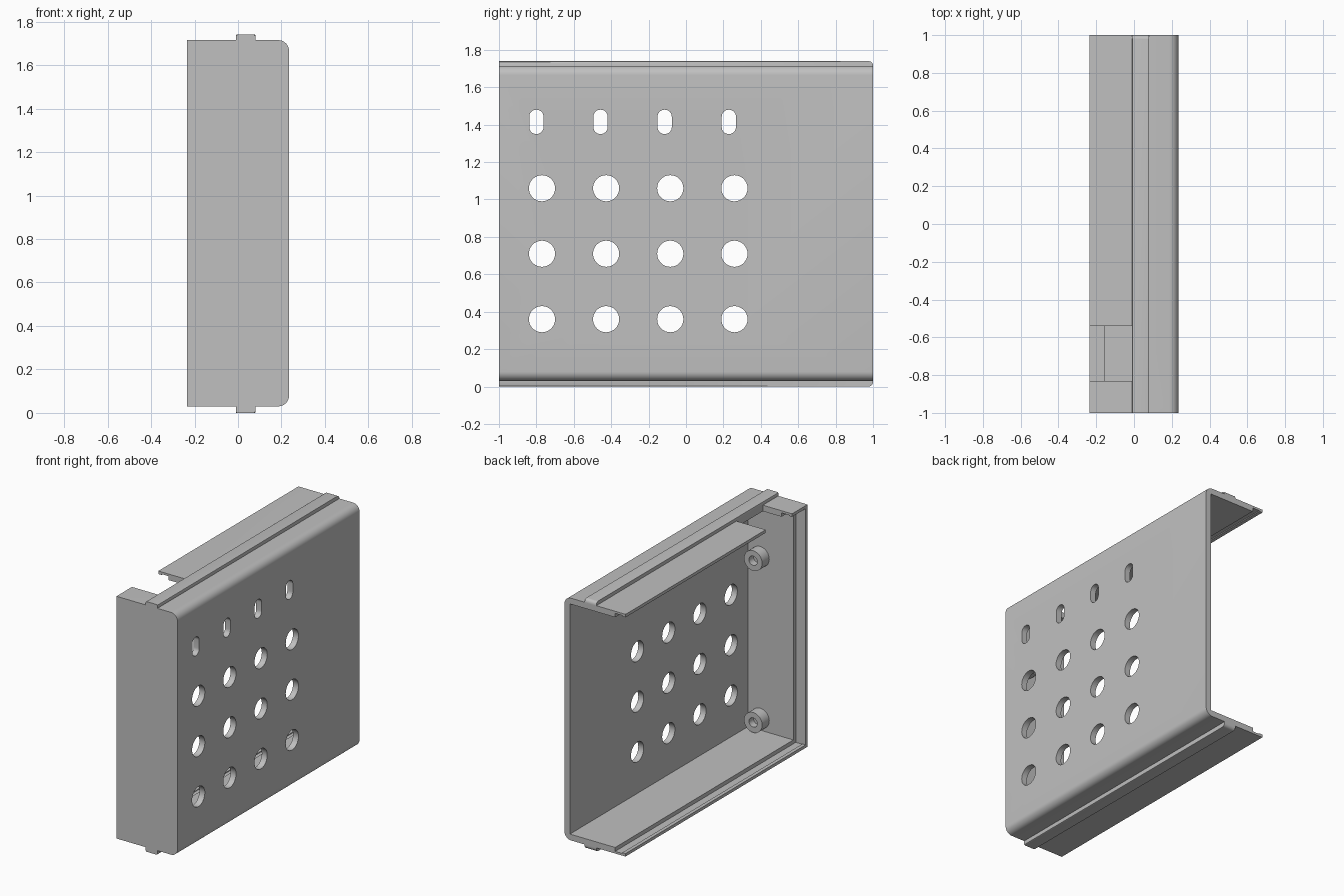
import bpy, bmesh, math
from mathutils import Matrix, Vector

if "Cube" in bpy.data.objects:
    bpy.data.objects.remove(bpy.data.objects["Cube"])

grey = bpy.data.materials.new("plain grey")
grey.use_nodes = True
grey.diffuse_color = (0.53, 0.53, 0.53, 1)
grey.node_tree.nodes["Principled BSDF"].inputs["Base Color"].default_value = grey.diffuse_color


def finish(name, bm):
    bmesh.ops.recalc_face_normals(bm, faces=bm.faces)
    mesh = bpy.data.meshes.new(name)
    bm.to_mesh(mesh)
    bm.free()
    mesh.materials.append(grey)
    obj = bpy.data.objects.new(name, mesh)
    bpy.context.collection.objects.link(obj)
    return obj


def box_bm(x, y, z):
    bm = bmesh.new()
    size = [b - a for a, b in (x, y, z)]
    mid = [(a + b) / 2 for a, b in (x, y, z)]
    bmesh.ops.create_cube(bm, size=1, matrix=Matrix.Translation(mid) @ Matrix.Diagonal((*size, 1)))
    return bm


def bevel_where(bm, rule, radius, segments):
    edges = [e for e in bm.edges if all(rule(v.co) for v in e.verts)]
    bmesh.ops.bevel(bm, geom=edges, offset=radius, segments=segments, profile=0.5, affect='EDGES')


def cylinder_bm(center, axis, radius, depth, sides=32):
    bm = bmesh.new()
    turn = Vector((0, 0, 1)).rotation_difference(Vector(axis)).to_matrix().to_4x4()
    bmesh.ops.create_cone(bm, cap_ends=True, segments=sides, radius1=radius, radius2=radius,
                          depth=depth, matrix=Matrix.Translation(center) @ turn)
    return bm


def carve(obj, cutters):
    for cutter in cutters:
        mod = obj.modifiers.new("cut", 'BOOLEAN')
        mod.solver = 'EXACT'
        mod.object = cutter
    graph = bpy.context.evaluated_depsgraph_get()
    mesh = bpy.data.meshes.new_from_object(obj.evaluated_get(graph))
    obj.modifiers.clear()
    obj.data = mesh
    for cutter in cutters:
        bpy.data.objects.remove(cutter)


def smooth(obj):
    bpy.ops.object.select_all(action='DESELECT')
    obj.select_set(True)
    bpy.context.view_layer.objects.active = obj
    bpy.ops.object.shade_smooth_by_angle(angle=math.radians(30))


BOTTOM, TOP, HALF = 0.03, 1.715, 0.235
WALL = 0.042

# Outer block, with the two long edges of the perforated side rounded
bm = box_bm((-HALF, HALF), (-1, 1), (BOTTOM, TOP))
bevel_where(bm, lambda c: c.x > 0 and c.z > 1, 0.05, 8)
bevel_where(bm, lambda c: c.x > HALF - 0.001 and c.z < 0.05, 0.05, 8)
shell = finish("housing_shell", bm)


# Cavity, stepped rim and groove, all open to the back
def hollow(x, margin):
    return finish("cutter", box_bm(x, (-1 + margin, 1.1), (BOTTOM + margin, TOP - margin)))


cutters = [hollow((-0.3, HALF - WALL), WALL),
           hollow((-0.21, -0.155), 0.015),
           hollow((-0.3, -0.2), 0.021)]

# Notch in the top wall
cutters.append(finish("cutter", box_bm((-0.3, -0.01), (-0.83, -0.54), (1.6, 1.8))))

# Grid of round holes and a row of upright slots
for col in range(4):
    y = -0.77 + col * 0.343
    for row in range(3):
        cutters.append(finish("cutter", cylinder_bm((0.21, y, 0.36 + row * 0.35), (1, 0, 0), 0.07, 0.2)))
    bm = box_bm((0.11, 0.31), (y - 0.068, y + 0.008), (1.35, 1.48))
    edges = [e for e in bm.edges if abs(e.verts[0].co.x - e.verts[1].co.x) > 0.1]
    bmesh.ops.bevel(bm, geom=edges, offset=0.037, segments=8, profile=0.5, affect='EDGES')
    cutters.append(finish("cutter", bm))
carve(shell, cutters)
smooth(shell)

# Guide rails along the top and bottom, rounded at the back end
for name, z0, z1 in (("top_rail", TOP - 0.01, 1.74), ("bottom_rail", 0.0, BOTTOM + 0.01)):
    outer = z1 if z1 > 1 else z0
    bm = box_bm((-0.01, 0.08), (-1, 1), (z0, z1))
    bevel_where(bm, lambda c: c.y > 0 and abs(c.z - outer) < 0.001, 0.024, 5)
    sides = [e for e in bm.edges
             if all(abs(v.co.z - outer) < 0.001 for v in e.verts)
             and abs(e.verts[0].co.y - e.verts[1].co.y) > 1]
    bmesh.ops.bevel(bm, geom=sides, offset=0.008, segments=3, profile=0.5, affect='EDGES')
    smooth(finish(name, bm))

# Hollow posts on the inside of the front wall
for name, z in (("upper_post", 1.28), ("lower_post", 0.155)):
    post = finish(name, cylinder_bm((0.1, -0.925, z), (0, 1, 0), 0.07, 0.09))
    carve(post, [finish("cutter", cylinder_bm((0.1, -0.88, z), (0, 1, 0), 0.032, 0.1))])
    smooth(post)
